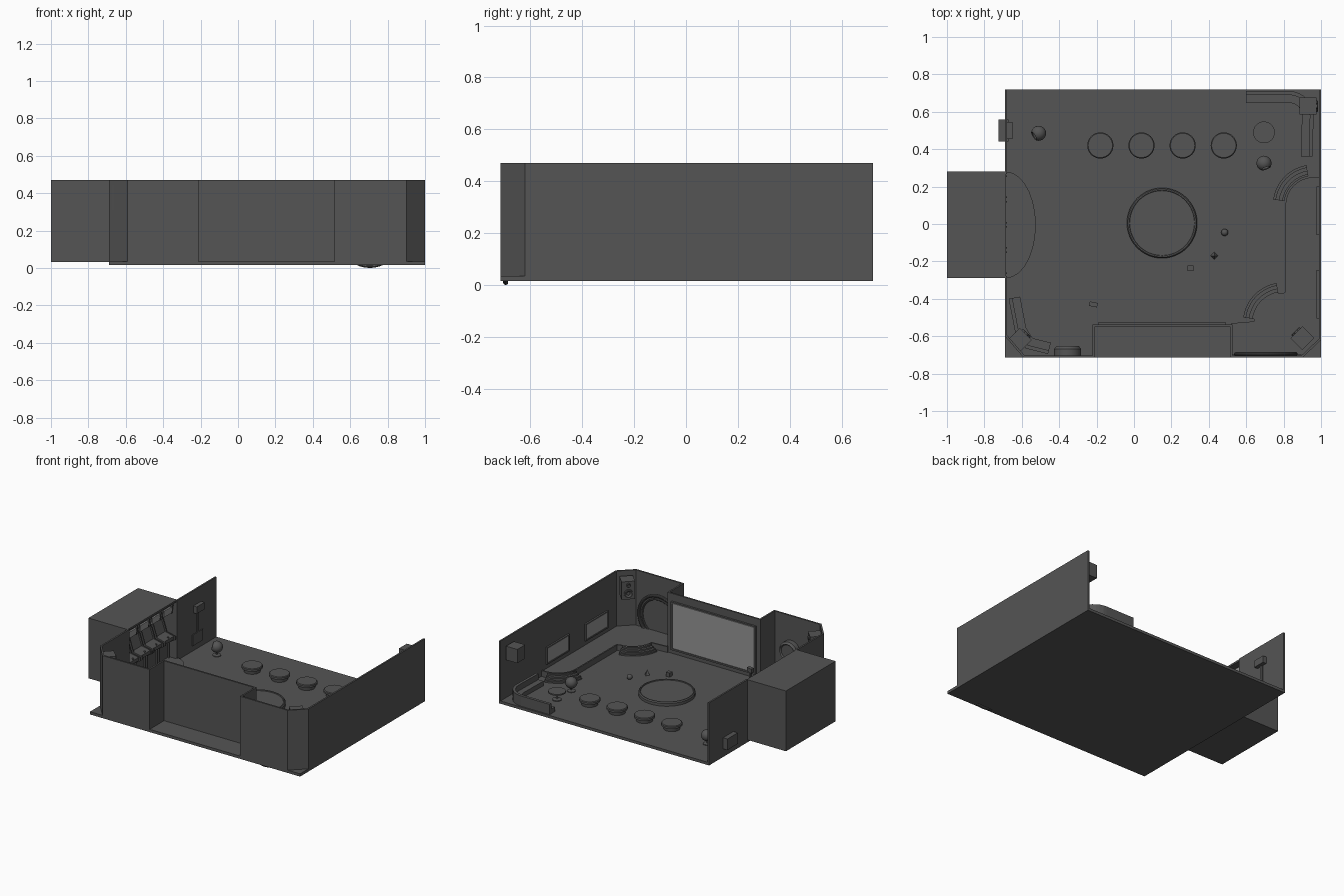
import bpy, bmesh
from math import pi, cos, sin, radians
from mathutils import Vector, Matrix

if "Cube" in bpy.data.objects:
    bpy.data.objects.remove(bpy.data.objects["Cube"])

def material(name, v):
    m = bpy.data.materials.new(name)
    m.diffuse_color = (v, v, v, 1)
    m.use_nodes = True
    m.node_tree.nodes["Principled BSDF"].inputs["Base Color"].default_value = m.diffuse_color
    return m

DARK, LIGHT = material("dark_grey", 0.09), material("screen_grey", 0.3)
FLOOR = 0.035

def finish(name, bm, mat=DARK, smooth=False, matrix=None):
    bmesh.ops.recalc_face_normals(bm, faces=bm.faces)
    if matrix:
        bm.transform(matrix)
    me = bpy.data.meshes.new(name)
    bm.to_mesh(me)
    bm.free()
    me.materials.append(mat)
    ob = bpy.data.objects.new(name, me)
    bpy.context.collection.objects.link(ob)
    if smooth:
        bpy.context.view_layer.objects.active = ob
        ob.select_set(True)
        bpy.ops.object.shade_smooth_by_angle(angle=radians(35))
        ob.select_set(False)
    return ob

def prism(name, pts, z0, z1, mat=DARK, matrix=None):
    bm = bmesh.new()
    f = bm.faces.new([bm.verts.new((x, y, z0)) for x, y in pts])
    r = bmesh.ops.extrude_face_region(bm, geom=[f])
    bmesh.ops.translate(bm, vec=(0, 0, z1 - z0), verts=[v for v in r["geom"] if isinstance(v, bmesh.types.BMVert)])
    return finish(name, bm, mat, matrix=matrix)

def box(name, lo, hi, mat=DARK, matrix=None):
    return prism(name, [(lo[0], lo[1]), (hi[0], lo[1]), (hi[0], hi[1]), (lo[0], hi[1])], lo[2], hi[2], mat, matrix)

def ribbon(name, path, width, z0, z1):
    """Solid strip of given width on the right-hand side of a path, mitred at corners."""
    p = [Vector(q) for q in path]
    n = []
    for a, b in zip(p, p[1:]):
        d = (b - a).normalized()
        n.append(Vector((d.y, -d.x)))
    inner = []
    for i, q in enumerate(p):
        a, b = n[max(i - 1, 0)], n[min(i, len(n) - 1)]
        inner.append(q + (a + b) * (width / (1 + a.dot(b))))
    bm = bmesh.new()
    rings = [[bm.verts.new((v.x, v.y, z)) for v, z in ((a, z0), (b, z0), (b, z1), (a, z1))] for a, b in zip(p, inner)]
    for r, s in zip(rings, rings[1:]):
        for k in range(4):
            bm.faces.new((r[k], r[(k + 1) % 4], s[(k + 1) % 4], s[k]))
    bm.faces.new(rings[0])
    bm.faces.new(rings[-1])
    return finish(name, bm)

def lathe(name, prof, loc, axis="Z", mat=DARK, steps=32):
    bm = bmesh.new()
    vs = [bm.verts.new((r, 0, z)) for r, z in prof]
    es = [bm.edges.new(e) for e in zip(vs, vs[1:])]
    bmesh.ops.spin(bm, geom=vs + es, axis=(0, 0, 1), cent=(0, 0, 0), angle=2 * pi, steps=steps)
    bmesh.ops.remove_doubles(bm, verts=bm.verts, dist=1e-5)
    rot = Matrix.Rotation(-pi / 2, 4, "X") if axis == "Y" else Matrix()
    return finish(name, bm, mat, True, Matrix.Translation(loc) @ rot)

def arc(cx, cy, r, a0, a1, n=8):
    return [(cx + r * cos(radians(a0 + (a1 - a0) * i / n)), cy + r * sin(radians(a0 + (a1 - a0) * i / n))) for i in range(n + 1)]

# Floor and perimeter wall, including screen niche and side alcove
box("floor", (-0.69, -0.715, 0.015), (1, 0.72, FLOOR))
ribbon("walls", [(1, 0.72), (1, -0.62), (0.9, -0.715), (0.515, -0.715), (0.515, -0.55), (-0.21, -0.55),
                 (-0.21, -0.715), (-0.59, -0.715), (-0.69, -0.6), (-0.69, -0.29), (-1, -0.29),
                 (-1, 0.28), (-0.69, 0.28), (-0.69, 0.72)], 0.012, FLOOR - 0.002, 0.47)
box("alcove_roof", (-1, -0.29, 0.458), (-0.685, 0.28, 0.471))
box("alcove_floor", (-1, -0.29, 0.033), (-0.685, 0.28, 0.046))

# Rounded step in front of the alcove
prism("alcove_step", [(-0.685 + 0.16 * sin(pi * i / 14), -0.005 - 0.285 * cos(pi * i / 14)) for i in range(15)], FLOOR, 0.05)

# Arcade cabinets: side profile in x,z extruded along y
profile = [(-0.97, 0.046), (-0.73, 0.046), (-0.73, 0.16), (-0.68, 0.19), (-0.68, 0.215), (-0.75, 0.23),
           (-0.79, 0.35), (-0.71, 0.375), (-0.70, 0.44), (-0.97, 0.44)]
for i in range(4):
    y = -0.207 + 0.135 * i
    to_y = Matrix.Translation((0, y, 0)) @ Matrix.Rotation(pi / 2, 4, "X")
    inset = [(x - 0.012 if x > -0.9 else x, z) for x, z in profile]
    prism("cabinet_core", inset, -0.055, 0.055, matrix=to_y)
    for s in (-0.06, 0.052):
        prism("cabinet_side", profile, s, s + 0.008, matrix=to_y)
    box("cabinet_sign", (-0.715, y - 0.045, 0.385), (-0.702, y + 0.045, 0.43), LIGHT)
    lathe("joystick", [(0, 0), (0.003, 0), (0.003, 0.02), (0.008, 0.026), (0, 0.034)], (-0.70, y, 0.2), steps=10)

# Large wall screen in the niche
def framed_screen(name, w, h, depth, rim, matrix):
    box(name + "_frame_back", (-w, -h, 0), (w, h, depth * 0.5), matrix=matrix)
    box(name + "_glass", (-w + rim, -h + rim, 0), (w - rim, h - rim, depth * 0.7), LIGHT, matrix)
    for s in (-1, 1):
        a, b = sorted((s * h, s * (h - rim)))
        box(name + "_rail", (-w, a, 0), (w, b, depth), matrix=matrix)
        a, b = sorted((s * w, s * (w - rim)))
        box(name + "_stile", (a, -h, 0), (b, h, depth), matrix=matrix)

face_back = Matrix.Rotation(pi, 4, "Z") @ Matrix.Rotation(pi / 2, 4, "X")
face_left = Matrix.Rotation(-pi / 2, 4, "Z") @ Matrix.Rotation(pi / 2, 4, "X")
framed_screen("big_screen", 0.34, 0.175, 0.016, 0.012, Matrix.Translation((0.15, -0.54, 0.24)) @ face_back)
for y in (0.07, -0.375):
    framed_screen("side_screen", 0.13, 0.062, 0.014, 0.01, Matrix.Translation((0.99, y, 0.165)) @ face_left)

# Raised platform with rounded corner steps and edge trim
edge = [(0.988, 0.24)] + arc(0.96, 0.1, 0.14, 90, 180) + [(0.82, -0.37)] + arc(0.8, -0.53, 0.15, 90, 180) + [(0.53, -0.54), (0.53, -0.7)]
prism("platform", edge + [(0.9, -0.7), (0.988, -0.62)], FLOOR, 0.07)
ribbon("platform_trim", edge, 0.01, FLOOR, 0.077)
for cx, cy in ((0.96, 0.1), (0.8, -0.53)):
    for k in range(3):
        ribbon("platform_step", arc(cx, cy, 0.158 + 0.018 * k, 100, 172, 10), 0.012, FLOOR, 0.075 - 0.01 * k)
        ribbon("step_tread", arc(cx, cy, 0.164 + 0.018 * k, 100, 172, 10), 0.018, FLOOR, 0.065 - 0.01 * k)

# Round wall mirror with double ring, dipping just through the floor
def torus(name, R, r, loc):
    prof = [(R + r * cos(2 * pi * i / 10), r * sin(2 * pi * i / 10)) for i in range(11)]
    return lathe(name, prof, loc, "Y", steps=40)
torus("mirror_ring", 0.16, 0.01, (0.705, -0.695, 0.17))
torus("mirror_inner_ring", 0.135, 0.006, (0.705, -0.697, 0.17))

# Couches: low seat with taller back
corner = [(0.6, 0.71), (0.83, 0.71)] + arc(0.83, 0.58, 0.13, 78, 0, 7) + [(0.955, 0.36)]
corner2 = [(-0.46, -0.695), (-0.58, -0.665), (-0.635, -0.58), (-0.67, -0.4)]
for path in (corner, corner2):
    ribbon("couch_seat", path, 0.062, FLOOR, 0.068)
    ribbon("couch_back", path, 0.02, FLOOR, 0.11)

# Corner speakers facing the room
for x, y, z, turn, h in ((0.93, 0.63, 0.37, -90, 0.05), (0.9, -0.61, 0.375, 135 + 90 - 180, 0.065), (-0.61, -0.62, 0.375, -45, 0.065)):
    m = Matrix.Translation((x, y, z)) @ Matrix.Rotation(radians(turn), 4, "Z")
    box("speaker", (-0.045, -0.045, -h), (0.045, 0.045, h), matrix=m)
    for dz, r in ((-0.35 * h, 0.03), (0.6 * h, 0.014)):
        ob = lathe("speaker_cone", [(r, 0), (r, 0.007), (r * 0.8, 0.009), (r * 0.4, 0.002), (0, 0.005)], (0, 0.045, dz), "Y", steps=20)
        ob.matrix_world = m

# Round wall unit at the front
lathe("round_wall_unit", [(0, 0), (0.072, 0), (0.072, 0.035), (0.06, 0.05), (0.052, 0.04), (0, 0.04)], (-0.355, -0.703, 0.22), "Y")

# Stools and centre stage
for i in range(4):
    lathe("stool", [(0, 0), (0.055, 0), (0.058, 0.022), (0.07, 0.026), (0.07, 0.04), (0.065, 0.045), (0, 0.045)], (-0.18 + 0.22 * i, 0.42, FLOOR))
lathe("centre_stage", [(0, 0), (0.188, 0), (0.188, 0.02), (0.182, 0.028), (0.175, 0.028), (0.173, 0.022), (0, 0.022)], (0.15, 0.005, FLOOR), steps=48)

# Pedestal table and egg chairs
lathe("pedestal_table", [(0, 0), (0.03, 0), (0.03, 0.006), (0.008, 0.01), (0.008, 0.052), (0.058, 0.055), (0.058, 0.065), (0, 0.065)], (0.695, 0.49, FLOOR))
for x, y, turn in ((0.695, 0.325, 20), (-0.51, 0.485, -60)):
    lathe("chair_stand", [(0, 0), (0.028, 0), (0.028, 0.005), (0.006, 0.009), (0.006, 0.025), (0, 0.025)], (x, y, FLOOR), steps=20)
    outer = arc(0, 0, 0.04, -90, 50, 12)
    inner = arc(0, 0, 0.034, 50, -90, 12)
    ob = lathe("egg_chair", [(max(r, 0), z) for r, z in outer + inner], (0, 0, 0))
    ob.matrix_world = Matrix.Translation((x, y, 0.097)) @ Matrix.Rotation(radians(turn), 4, "Z") @ Matrix.Rotation(radians(75), 4, "X")

# Small floor toys and kiosk
lathe("toy_ball", arc(0, 0, 0.019, -90, 90, 8), (0.485, -0.045, FLOOR + 0.018), steps=16)
lathe("toy_cone", [(0, 0), (0.02, 0), (0, 0.04)], (0.43, -0.17, FLOOR), steps=4)
box("toy_cube", (0.287, -0.252, FLOOR), (0.317, -0.222, FLOOR + 0.03))
kiosk = Matrix.Translation((-0.217, -0.43, 0)) @ Matrix.Rotation(radians(-12), 4, "Z")
box("kiosk_post", (-0.008, -0.006, FLOOR), (0.008, 0.006, 0.13), matrix=kiosk)
box("kiosk_head", (-0.022, -0.012, 0.13), (0.022, 0.012, 0.16), matrix=kiosk)

# Wall dispenser on the left wall
box("dispenser_head", (-0.685, 0.455, 0.31), (-0.65, 0.545, 0.36))
box("dispenser_pole", (-0.685, 0.49, 0.15), (-0.672, 0.51, 0.32))
box("dispenser_tray", (-0.725, 0.44, 0.075), (-0.672, 0.56, 0.155))
